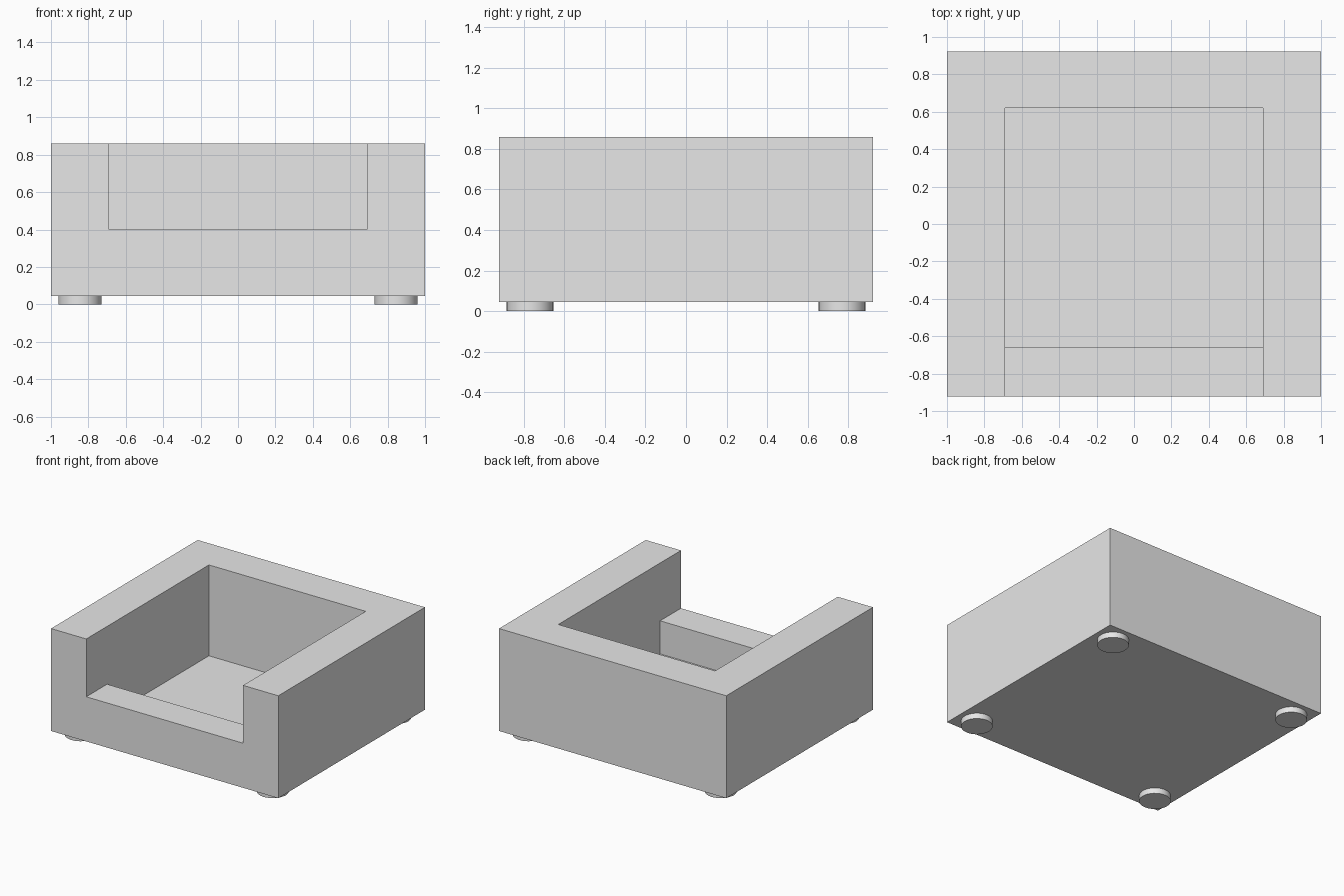
import bpy
import bmesh

cube = bpy.data.objects.get("Cube")
if cube:
    bpy.data.objects.remove(cube, do_unlink=True)

# Single plain grey
grey = bpy.data.materials.new("plain_grey")
grey.use_nodes = True
colour = (0.8, 0.8, 0.8, 1)
grey.diffuse_color = colour
grey.node_tree.nodes["Principled BSDF"].inputs["Base Color"].default_value = colour

HALF_W, HALF_D = 1.0, 0.922
BASE, TOP = 0.045, 0.86
SEAT_HALF_W = 0.69


def side_prism(name, profile, half_width):
    """Extrude a (y, z) profile across x."""
    bm = bmesh.new()
    face = bm.faces.new([bm.verts.new((-half_width, y, z)) for y, z in profile])
    new = bmesh.ops.extrude_face_region(bm, geom=[face])["geom"]
    verts = [g for g in new if isinstance(g, bmesh.types.BMVert)]
    bmesh.ops.translate(bm, verts=verts, vec=(2 * half_width, 0, 0))
    bmesh.ops.recalc_face_normals(bm, faces=bm.faces)
    mesh = bpy.data.meshes.new(name)
    bm.to_mesh(mesh)
    bm.free()
    obj = bpy.data.objects.new(name, mesh)
    bpy.context.collection.objects.link(obj)
    mesh.materials.append(grey)
    return obj


# Armchair body
body = side_prism("armchair_body", [(-HALF_D, BASE), (HALF_D, BASE),
                                    (HALF_D, TOP), (-HALF_D, TOP)], HALF_W)

# Open front notch and the deeper seat well, cut in one stepped shape
cutter = side_prism("seat_cutter", [(-1.1, 0.4), (-0.66, 0.4), (-0.66, 0.137),
                                    (0.62, 0.137), (0.62, 1.0), (-1.1, 1.0)],
                    SEAT_HALF_W)
cutter.hide_render = True
cut = body.modifiers.new("seat_cut", "BOOLEAN")
cut.operation = "DIFFERENCE"
cut.solver = "EXACT"
cut.object = cutter
bpy.context.view_layer.objects.active = body
bpy.ops.object.modifier_apply(modifier=cut.name)
bpy.data.objects.remove(cutter, do_unlink=True)

# Four round feet
for x_name, x in (("right", -0.845), ("left", 0.845)):
    for y_name, y in (("front", -0.77), ("back", 0.77)):
        bpy.ops.mesh.primitive_cylinder_add(vertices=32, radius=0.115, depth=BASE,
                                            location=(x, y, BASE / 2))
        foot = bpy.context.object
        foot.name = f"{y_name}_{x_name}_foot"
        foot.data.materials.append(grey)
        bpy.ops.object.shade_smooth_by_angle()
